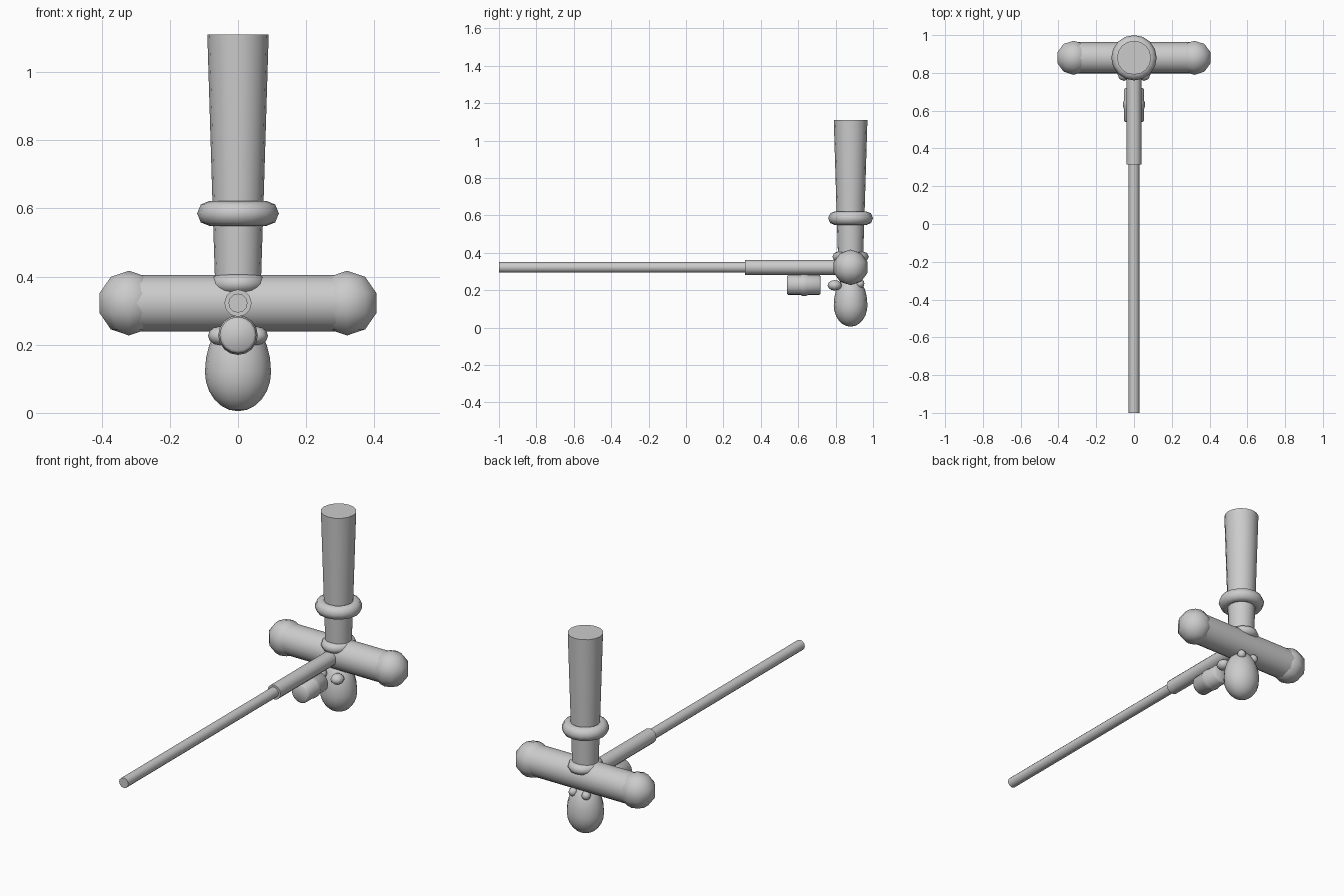
import bpy, math
from mathutils import Matrix

if "Cube" in bpy.data.objects:
    bpy.data.objects.remove(bpy.data.objects["Cube"])

grey = bpy.data.materials.new("plain grey")
grey.diffuse_color = (0.6, 0.6, 0.6, 1)
grey.use_nodes = True
grey.node_tree.nodes["Principled BSDF"].inputs["Base Color"].default_value = grey.diffuse_color
CY, CZ = 0.88, 0.322   # centre of the crossing


def finish(name, angle=50):
    ob = bpy.context.object
    ob.name = name
    ob.data.materials.append(grey)
    bpy.ops.object.shade_smooth_by_angle(angle=math.radians(angle))
    return ob


def lathe(name, profile, sides, loc, axis="Z", angle=50):
    """Closed solid of revolution from (radius, height) points."""
    verts, faces = [], []
    for r, h in profile:
        for i in range(sides):
            a = 2 * math.pi * i / sides
            verts.append((r * math.cos(a), r * math.sin(a), h))
    for j in range(len(profile) - 1):
        for i in range(sides):
            k = (i + 1) % sides
            faces.append((j * sides + i, j * sides + k, (j + 1) * sides + k, (j + 1) * sides + i))
    faces.append(tuple(reversed(range(sides))))
    faces.append(tuple(range(len(verts) - sides, len(verts))))
    mesh = bpy.data.meshes.new(name)
    mesh.from_pydata(verts, [], faces)
    if axis == "Y":
        mesh.transform(Matrix.Rotation(-math.pi / 2, 4, "X"))
    elif axis == "X":
        mesh.transform(Matrix.Rotation(math.pi / 2, 4, "Y"))
    ob = bpy.data.objects.new(name, mesh)
    bpy.context.collection.objects.link(ob)
    ob.location = loc
    bpy.ops.object.select_all(action="DESELECT")
    ob.select_set(True)
    bpy.context.view_layer.objects.active = ob
    return finish(name, angle)


def ball(name, loc, size, segments=10, rings=5):
    bpy.ops.mesh.primitive_uv_sphere_add(segments=segments, ring_count=rings, radius=1, location=loc)
    bpy.context.object.scale = size
    bpy.ops.object.transform_apply(location=False, rotation=False, scale=True)
    return finish(name, 80)


def ring(name, z, major, minor, stretch=1.0):
    bpy.ops.mesh.primitive_torus_add(major_segments=16, minor_segments=8, major_radius=major,
                                     minor_radius=minor, location=(0, CY, z))
    bpy.context.object.scale = (1, stretch, 1)
    bpy.ops.object.transform_apply(location=False, rotation=False, scale=True)
    return finish(name, 80)


# Grip and its two collars
lathe("grip", [(0.066, 0.34), (0.075, 0.62), (0.09, 1.11)], 16, (0, CY, 0))
ring("upper_collar", 0.585, 0.083, 0.037)
ring("lower_collar", 0.379, 0.057, 0.028, 1.15)

# Crossbar with rounded ends
lathe("crossbar", [(0.083, -0.32), (0.083, 0.32)], 16, (0, CY, CZ), "X")
for side, s in (("left", -1), ("right", 1)):
    ball(side + "_end_knob", (s * 0.32, CY, CZ), (0.095, 0.095, 0.095))

# Long rod and the sleeve that holds it
lathe("rod", [(0.028, -1.0), (0.028, 0.4)], 12, (0, 0, CZ), "Y")
lathe("rod_sleeve", [(0.04, 0.315), (0.04, 0.86)], 12, (0, 0, CZ), "Y")

# Small drum under the sleeve
lathe("drum", [(0.046, 0.54), (0.054, 0.548), (0.054, 0.612), (0.058, 0.622), (0.058, 0.643),
               (0.054, 0.653), (0.054, 0.712), (0.046, 0.72)], 16, (0, 0, 0.228), "Y")

# Egg-shaped pommel, fuller at the bottom
egg = []
for i in range(13):
    t = -math.pi / 2 + math.pi * i / 12
    egg.append((max(0.097 * math.cos(t), 0.0005),
                0.12 + (0.115 if t < 0 else 0.16) * math.sin(t)))
pommel = lathe("pommel", egg, 16, (0, CY, 0), angle=80)
pommel.scale.y = 0.93

# Little lugs around the neck of the pommel
for side, s in (("left", -1), ("right", 1)):
    ball(side + "_front_lug", (s * 0.053, CY - 0.085, 0.226), (0.035, 0.038, 0.028), 8, 6)
    ball(side + "_back_lug", (s * 0.04, CY + 0.05, 0.236), (0.024, 0.024, 0.024), 8, 6)
